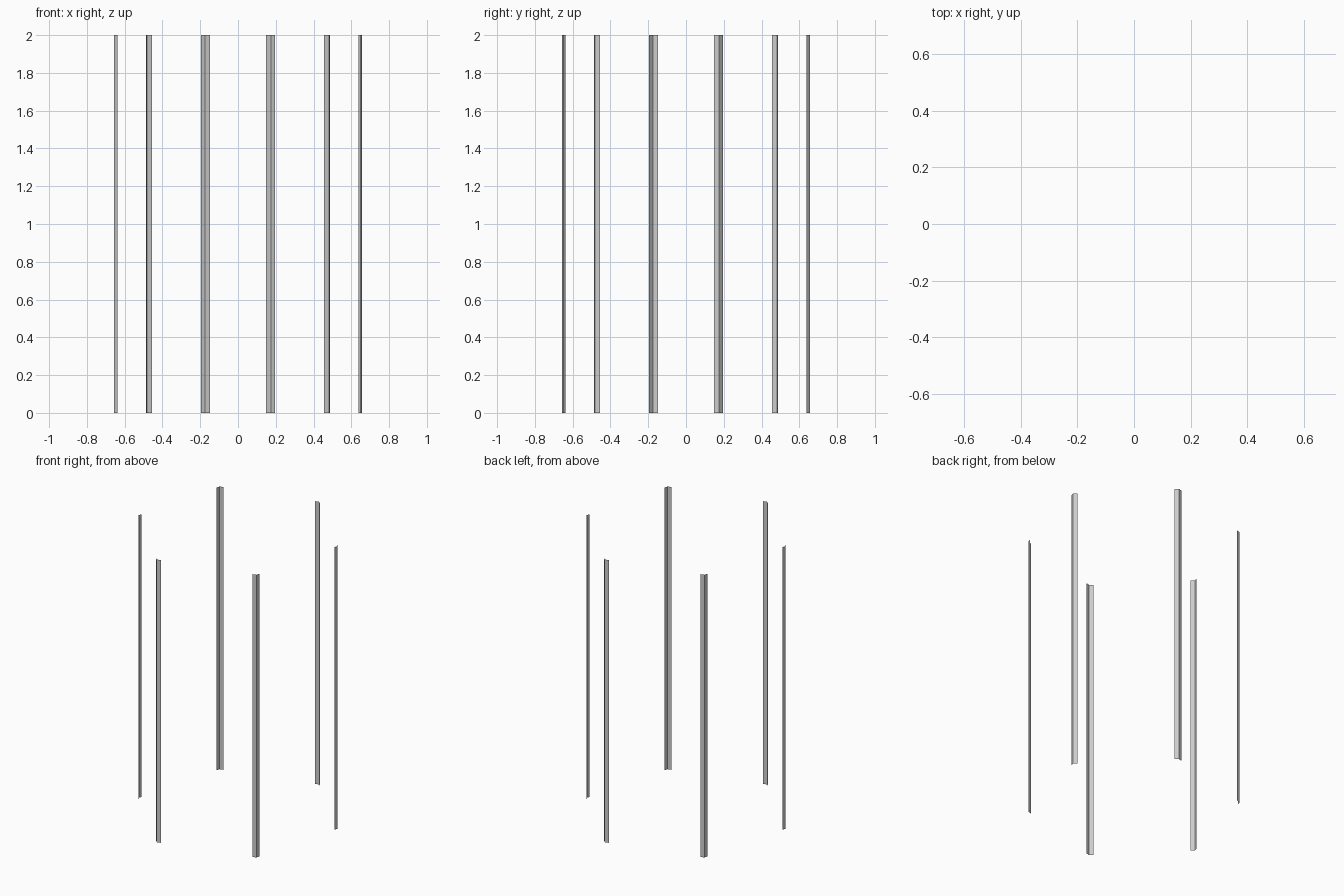
import bpy
from math import cos, sin, radians

if "Cube" in bpy.data.objects:
    bpy.data.objects.remove(bpy.data.objects["Cube"])

RADIUS, FLANGE, HEIGHT = 0.68, 0.0275, 2.0


def offset(p, angle, dist):
    return (p[0] + dist * cos(angle), p[1] + dist * sin(angle))


def corner_strip(name, angle):
    # Thin folded sheet: two flanges meeting at a 120 degree hexagon corner
    corner = offset((0, 0), angle, RADIUS)
    profile = [offset(corner, angle - radians(120), FLANGE),
               corner,
               offset(corner, angle + radians(120), FLANGE)]
    verts = [(x, y, z) for z in (0, HEIGHT) for x, y in profile]
    mesh = bpy.data.meshes.new(name)
    mesh.from_pydata(verts, [], [(0, 1, 4, 3), (1, 2, 5, 4)])
    obj = bpy.data.objects.new(name, mesh)
    bpy.context.collection.objects.link(obj)


# Six upright strips on the corners of a hexagon turned by 15 degrees
for i in range(6):
    corner_strip(f"corner_strip_{i + 1}", radians(15 + 60 * i))
